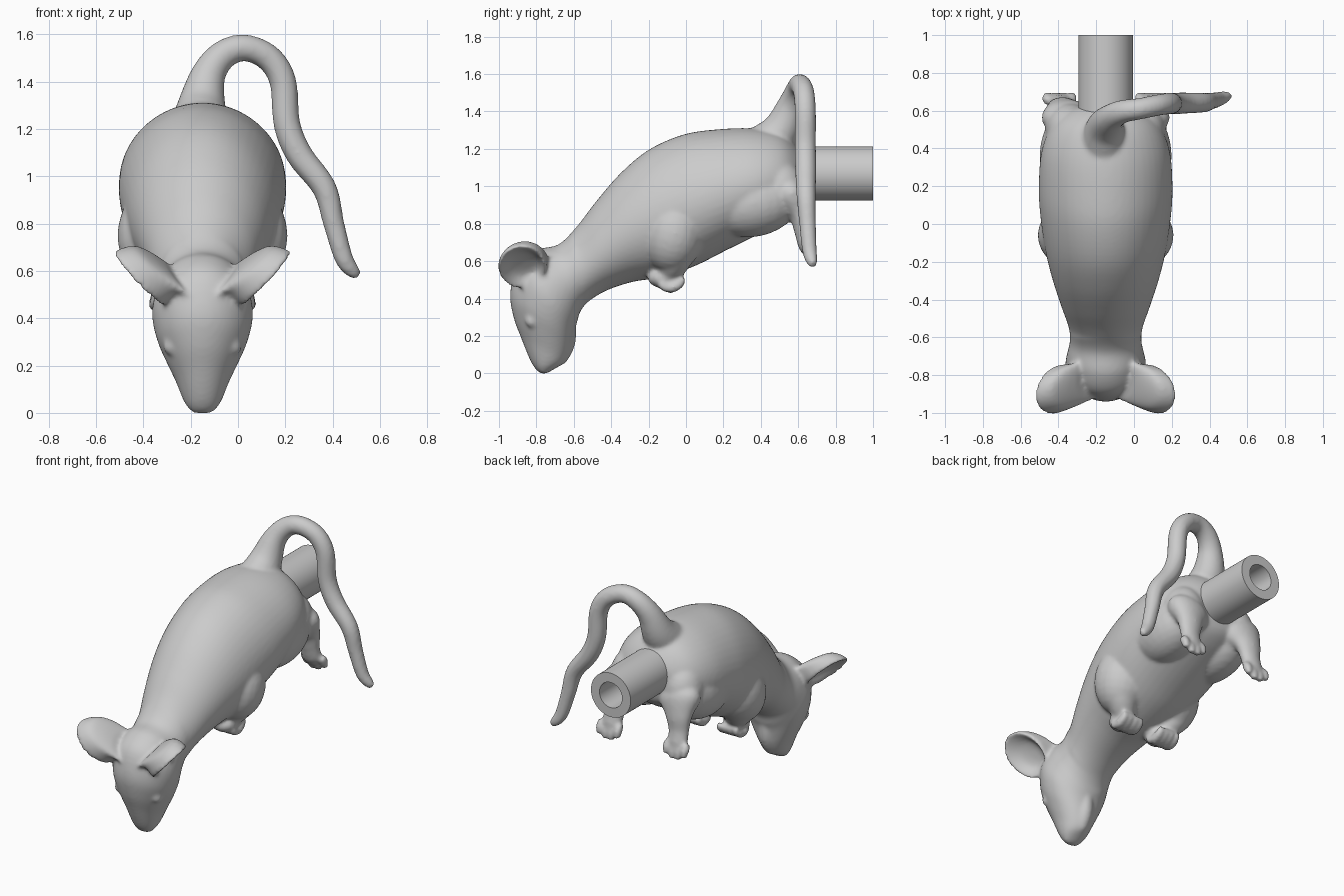
import bpy, bmesh
from math import cos, sin, pi
from mathutils import Vector, Matrix

CX = -0.15  # the body's symmetry plane
bm = bmesh.new()


def spline(keys, n):
    """Catmull-Rom interpolation of tuples."""
    out = []
    for i in range(len(keys) - 1):
        p = [keys[max(i - 1, 0)], keys[i], keys[i + 1], keys[min(i + 2, len(keys) - 1)]]
        for s in range(n):
            t = s / n
            out.append(tuple(0.5 * (2 * b + (c - a) * t + (2 * a - 5 * b + 4 * c - d) * t * t
                                    + (3 * b - a - 3 * c + d) * t ** 3)
                             for a, b, c, d in zip(*p)))
    return out + [keys[-1]]


def loft(rings):
    vs = [[bm.verts.new(p) for p in r] for r in rings]
    n = len(vs[0])
    fs = [bm.faces.new((a[i], a[(i + 1) % n], b[(i + 1) % n], b[i]))
          for a, b in zip(vs, vs[1:]) for i in range(n)]
    fs += [bm.faces.new(vs[0]), bm.faces.new(vs[-1])]
    bmesh.ops.recalc_face_normals(bm, faces=fs)


def ring(c, u, v, n=32, egg=0.0):
    """Ellipse; egg narrows the upper half and widens the lower."""
    ang = [2 * pi * i / n for i in range(n)]
    return [c + u * cos(a) * (1 - egg * sin(a)) + v * sin(a) for a in ang]


def limb(keys, n=6, flat=1.0):
    """Round swept tube from (x, y, z, radius) keys; flat scales it across x."""
    pts = spline(keys, n)
    rings = []
    for i, p in enumerate(pts):
        d = (Vector(pts[min(i + 1, len(pts) - 1)][:3]) - Vector(pts[max(i - 1, 0)][:3])).normalized()
        u = Vector((0, 1, 0)).cross(d)
        u = (u if u.length > 0.2 else Vector((1, 0, 0))).normalized()
        v = d.cross(u).normalized()
        rings.append(ring(Vector(p[:3]), u * p[3] * flat, v * p[3], 20))
    loft(rings)


def blob(c, r, tilt=0.0):
    m = Matrix.Translation(c) @ Matrix.Rotation(tilt, 4, 'X') @ Matrix.Diagonal((*r, 1))
    bmesh.ops.create_uvsphere(bm, u_segments=24, v_segments=14, radius=1, matrix=m)


# body and head: top y, z, bottom y, z, half width
sections = [
    (0.63, 1.10, 0.625, 1.00, 0.08), (0.605, 1.19, 0.605, 0.89, 0.19),
    (0.51, 1.28, 0.53, 0.82, 0.285), (0.35, 1.31, 0.40, 0.75, 0.34),
    (0.15, 1.303, 0.20, 0.65, 0.353), (-0.02, 1.275, 0.05, 0.575, 0.342),
    (-0.20, 1.195, -0.12, 0.515, 0.315), (-0.35, 1.07, -0.28, 0.49, 0.275),
    (-0.48, 0.92, -0.42, 0.445, 0.23), (-0.58, 0.79, -0.52, 0.385, 0.195),
    (-0.68, 0.69, -0.565, 0.33, 0.19), (-0.80, 0.66, -0.58, 0.28, 0.203),
    (-0.90, 0.58, -0.595, 0.24, 0.213), (-0.94, 0.43, -0.605, 0.19, 0.188),
    (-0.922, 0.30, -0.615, 0.14, 0.15), (-0.88, 0.185, -0.635, 0.085, 0.112),
    (-0.84, 0.085, -0.66, 0.05, 0.087), (-0.81, 0.03, -0.70, 0.025, 0.066),
    (-0.78, 0.0, -0.745, 0.0, 0.04)]
rings = []
for ty, tz, by, bz, w in spline(sections, 5):
    top, bot = Vector((CX, ty, tz)), Vector((CX, by, bz))
    egg = 0.08 if ty > -0.6 else 0.0
    rings.append(ring((top + bot) / 2, Vector((w, 0, 0)), (top - bot) / 2, 48, egg))
loft(rings)

# lower jaw
limb([(CX, -0.62, 0.27, 0.035), (CX, -0.64, 0.17, 0.05), (CX, -0.67, 0.085, 0.04), (CX, -0.70, 0.05, 0.02)])

# tail
limb([(-0.16, 0.38, 1.17, 0.14), (-0.155, 0.50, 1.29, 0.105), (-0.125, 0.56, 1.43, 0.074),
      (-0.06, 0.595, 1.515, 0.062), (0.03, 0.61, 1.543, 0.057), (0.13, 0.63, 1.50, 0.057),
      (0.19, 0.638, 1.40, 0.057), (0.207, 0.638, 1.22, 0.057), (0.26, 0.64, 1.09, 0.057),
      (0.365, 0.642, 0.95, 0.052), (0.405, 0.65, 0.80, 0.045), (0.445, 0.66, 0.66, 0.04),
      (0.48, 0.672, 0.605, 0.033), (0.51, 0.68, 0.58, 0.02)])

for s in (-1, 1):
    X = lambda x: CX + s * x
    # cupped ear: outside rings, then back down inside the shallow cup
    cup = [(0.06, -0.81, 0.53, 0.12, 0.14), (0.12, -0.835, 0.57, 0.12, 0.145),
           (0.19, -0.86, 0.60, 0.122, 0.145), (0.255, -0.875, 0.575, 0.13, 0.155),
           (0.268, -0.877, 0.563, 0.122, 0.15), (0.255, -0.872, 0.572, 0.105, 0.125),
           (0.222, -0.86, 0.58, 0.075, 0.085), (0.205, -0.85, 0.58, 0.03, 0.035)]
    loft([ring(Vector((X(x), y, z)), Vector((-s * 0.2, 1, 0)) * ry, Vector((s * 0.67, 0, 0.74)) * rv)
          for x, y, z, ry, rv in spline(cup, 4)])
    # eye
    blob((X(0.138), -0.825, 0.28), (0.027, 0.035, 0.035))
    # front leg and curled paw
    blob((X(0.19), -0.06, 0.75), (0.17, 0.165, 0.215), -0.25)
    limb([(X(0.235), -0.05, 0.72, 0.115), (X(0.20), -0.06, 0.63, 0.10),
          (X(0.16), -0.09, 0.55, 0.075), (X(0.14), -0.12, 0.50, 0.05)])
    blob((X(0.14), -0.12, 0.51), (0.08, 0.085, 0.055))
    for i in range(4):
        x = 0.08 + 0.04 * i
        limb([(X(x), -0.14, 0.48, 0.022), (X(x), -0.09, 0.455, 0.027),
              (X(x), -0.04, 0.475, 0.026), (X(x), -0.012, 0.51, 0.017)])
    # hind thigh, shin and foot
    blob((X(0.18), 0.36, 0.91), (0.17, 0.26, 0.18), 0.2)
    blob((X(0.19), 0.50, 0.97), (0.13, 0.14, 0.17))
    limb([(X(0.17), 0.50, 1.02, 0.05), (X(0.20), 0.56, 0.94, 0.095), (X(0.225), 0.61, 0.85, 0.062),
          (X(0.235), 0.625, 0.76, 0.046), (X(0.24), 0.645, 0.68, 0.043),
          (X(0.245), 0.665, 0.64, 0.028)], flat=1.5)
    for i in range(4):
        x = 0.18 + 0.043 * i
        z = 0.605 if i in (1, 2) else 0.625
        limb([(X(x), 0.645, 0.69, 0.023), (X(x), 0.668, z + 0.03, 0.028), (X(x), 0.68, z - 0.015, 0.018)])

# fuse the parts into one soft skin
me = bpy.data.meshes.new("rodent_body")
bm.to_mesh(me)
bm.free()
body = bpy.data.objects.new("rodent_body", me)
bpy.context.collection.objects.link(body)
bpy.context.view_layer.objects.active = body
body.select_set(True)
rm = body.modifiers.new("Fuse", 'REMESH')
rm.mode, rm.voxel_size, rm.use_smooth_shade = 'VOXEL', 0.011, True
sm = body.modifiers.new("Soften", 'SMOOTH')
sm.factor, sm.iterations = 0.5, 10
for name in ("Fuse", "Soften"):
    bpy.ops.object.modifier_apply(modifier=name)
body.select_set(False)

# hollow mounting tube in the rump
bm = bmesh.new()
loft([ring(Vector((CX, y, 1.068)), Vector((r, 0, 0)), Vector((0, 0, r)), 64)
      for y, r in ((0.50, 0.145), (1.0, 0.145), (1.0, 0.083), (0.55, 0.083))])
me = bpy.data.meshes.new("mounting_tube")
bm.to_mesh(me)
bm.free()
tube = bpy.data.objects.new("mounting_tube", me)
bpy.context.collection.objects.link(tube)
bpy.context.view_layer.objects.active = tube
tube.select_set(True)
bpy.ops.object.shade_smooth_by_angle()
